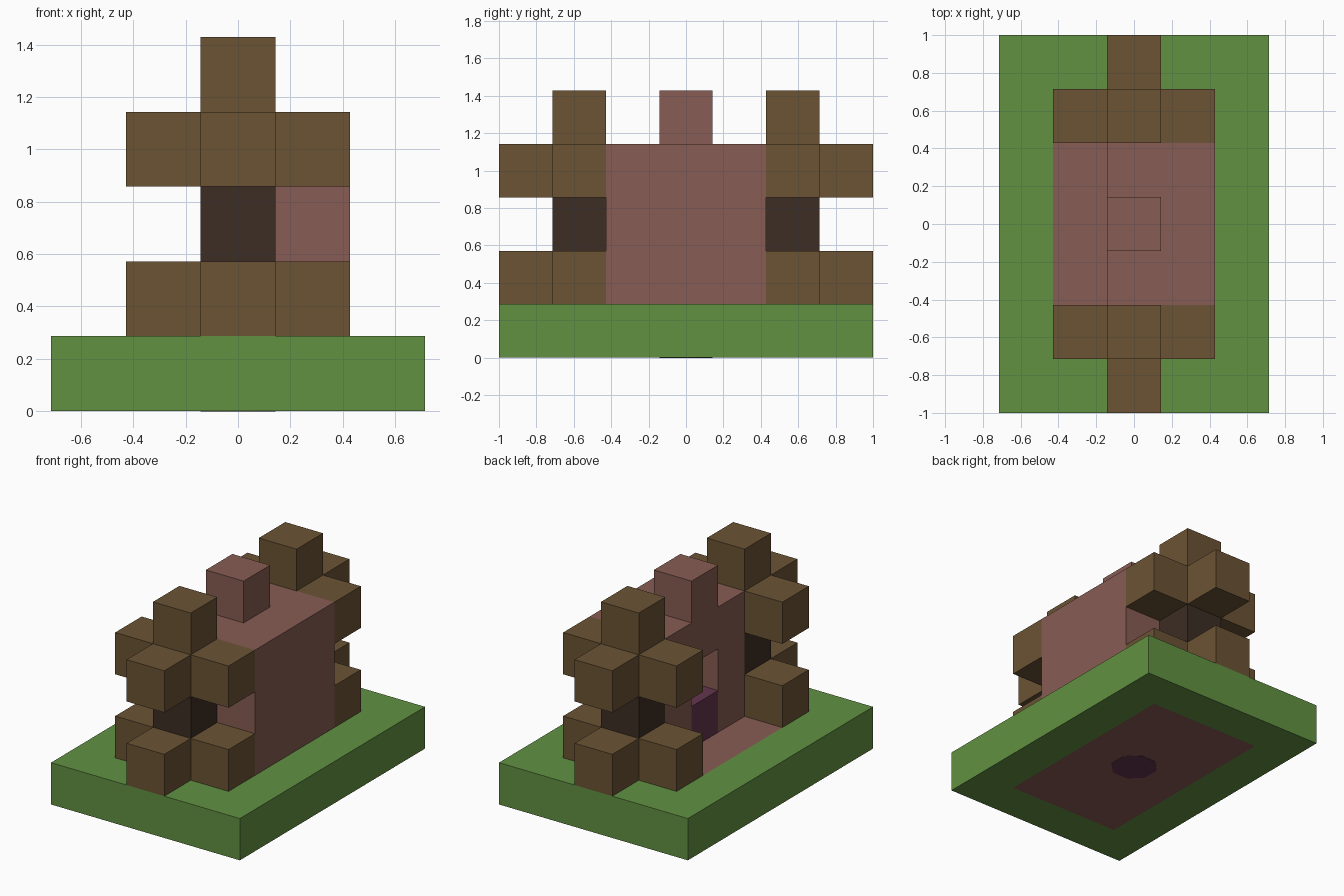
import bpy
import math

cube = bpy.data.objects.get("Cube")
if cube:
    bpy.data.objects.remove(cube, do_unlink=True)

U = 2 / 7  # edge of one block


def material(name, rgb):
    linear = [((c / 255 + 0.055) / 1.055) ** 2.4 for c in rgb]
    mat = bpy.data.materials.new(name)
    mat.use_nodes = True
    mat.diffuse_color = (*linear, 1)
    mat.node_tree.nodes["Principled BSDF"].inputs["Base Color"].default_value = (*linear, 1)
    return mat


green = material("grass green", (98, 145, 66))
brown = material("wood brown", (107, 83, 52))
dark = material("dark core brown", (60, 45, 36))
pink = material("dusty pink", (135, 92, 83))
purple = material("plum purple", (100, 53, 78))


def block(name, mat, x, y, z, sx=1, sy=1, sz=1):
    """Box centred on block coordinates x, y with its lowest layer at z."""
    bpy.ops.mesh.primitive_cube_add(size=1, location=(x * U, y * U, (z + sz / 2) * U))
    ob = bpy.context.object
    ob.name = name
    ob.scale = (sx * U, sy * U, sz * U)
    bpy.ops.object.transform_apply(location=False, rotation=False, scale=True)
    ob.data.materials.append(mat)
    return ob


# Ground: green border around a pink floor
for s, end, side in ((-1, "front", "right"), (1, "back", "left")):
    block("ground_" + end, green, 0, 3 * s, 0, sx=5)
    block("ground_" + side, green, 2 * s, 0, 0, sy=5)
block("floor", pink, 0, 0, 0, sx=3, sy=5)

# Octagonal plate under the floor
bpy.ops.mesh.primitive_cylinder_add(vertices=8, radius=U / 2 / math.cos(math.pi / 8),
                                    depth=0.004, rotation=(0, 0, math.pi / 8))
plate = bpy.context.object
plate.name = "underside_plate"
plate.data.materials.append(purple)

# Body: solid wall on one side, niche with a plum block on the other
block("side_wall", pink, 1, 0, 1, sy=3, sz=3)
for s, end in ((-1, "front"), (1, "back")):
    block("niche_pillar_" + end, pink, 0, s, 1, sz=3)
block("niche_core", purple, 0, 0, 1)
block("niche_lintel", pink, 0, 0, 3)
block("roof_knob", pink, 0, 0, 4)

# End towers: two tiers of arms around a dark core, with a top block
for s, end in ((-1, "front"), (1, "back")):
    for z, tier in ((1, "lower"), (3, "upper")):
        name = f"{end}_tower_{tier}_"
        block(name + "centre", brown, 0, 2 * s, z)
        block(name + "outer_arm", brown, 0, 3 * s, z)
        block(name + "right_arm", brown, -1, 2 * s, z)
        block(name + "left_arm", brown, 1, 2 * s, z)
    block(end + "_tower_core", dark, 0, 2 * s, 2)
    block(end + "_tower_top", brown, 0, 2 * s, 4)
